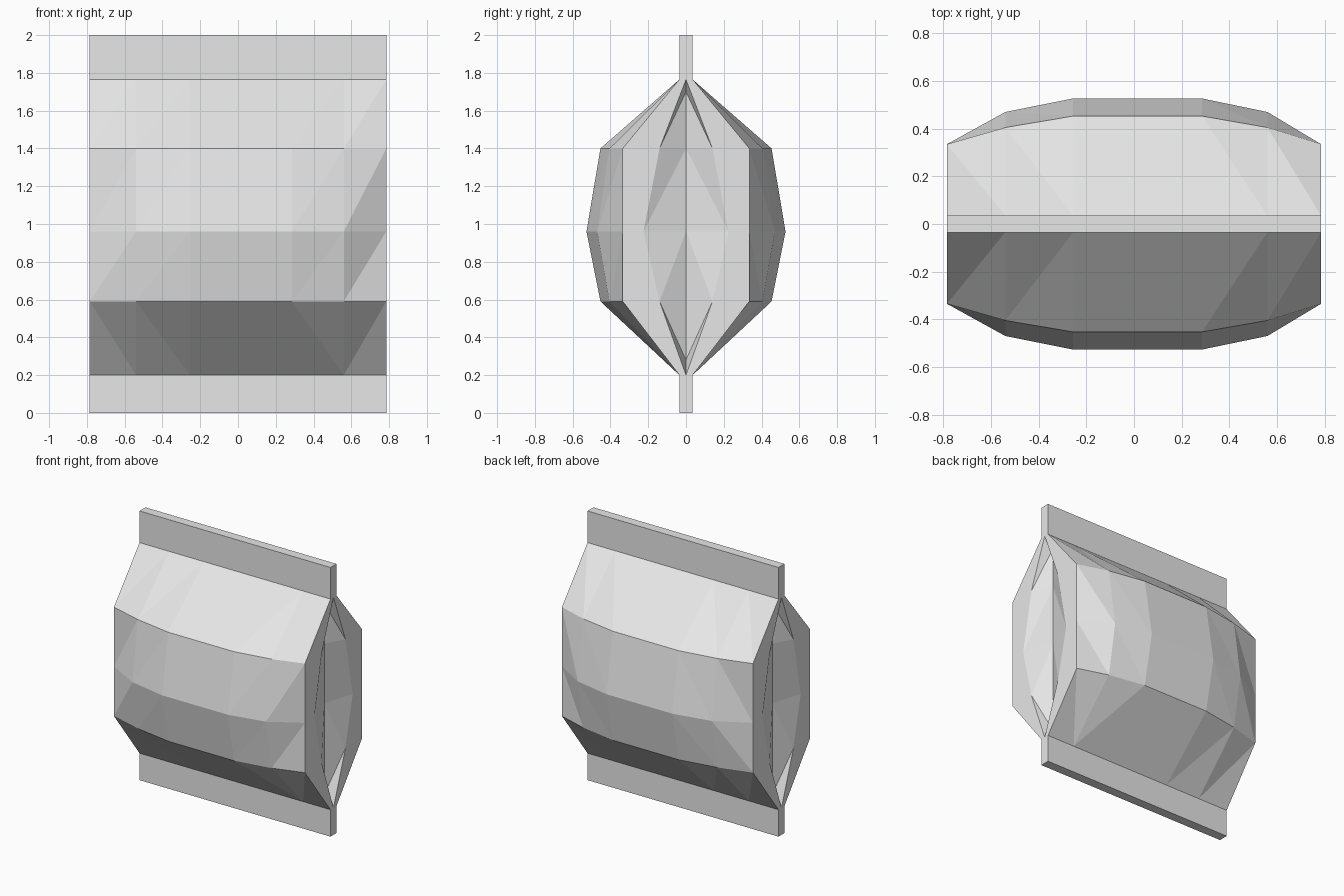
import bpy
import bmesh

cube = bpy.data.objects.get("Cube")
if cube:
    bpy.data.objects.remove(cube, do_unlink=True)

foil = bpy.data.materials.new("light grey foil")
foil.use_nodes = True
foil.diffuse_color = (0.8, 0.8, 0.8, 1)
foil.node_tree.nodes["Principled BSDF"].inputs["Base Color"].default_value = (0.8, 0.8, 0.8, 1)

HALF = 0.785                                   # half the bag width
SEAL = 0.035                                   # half the seal thickness
LEVELS = [0.2, 0.59, 0.96, 1.4, 1.765]
COLUMNS = [-HALF, -0.54, -0.255, 0.285, 0.56, HALF]
SHOULDER = [0.335, 0.405, 0.453, 0.453, 0.405, 0.335]
BELLY = [0.335, 0.47, 0.527, 0.527, 0.47, 0.335]
SLIT = [0, 0.14, 0.225, 0.14, 0]               # half width of the gusset opening
FOLD_X = 0.71                                  # depth of the gusset crease
FOLD_Z = [0.28, 0.59, 0.96, 1.4, 1.70]


def finish(name, bm):
    bmesh.ops.remove_doubles(bm, verts=bm.verts, dist=0.0005)
    bmesh.ops.recalc_face_normals(bm, faces=bm.faces)
    mesh = bpy.data.meshes.new(name)
    bm.to_mesh(mesh)
    bm.free()
    mesh.materials.append(foil)
    obj = bpy.data.objects.new(name, mesh)
    bpy.context.collection.objects.link(obj)
    return obj


def face(bm, *points):
    bm.faces.new([bm.verts.new(p) for p in points])


def split_quad(bm, a, b, c, d, rising=True):
    """Two triangles for a-b-c-d, creased along a-c when rising, else b-d."""
    if rising:
        face(bm, a, b, c)
        face(bm, a, c, d)
    else:
        face(bm, a, b, d)
        face(bm, b, c, d)


def add_panel(bm, side):
    """Bulging front or back panel, with its half of the hidden end strips."""
    profiles = [[SEAL] * 6, SHOULDER, BELLY, SHOULDER, [SEAL] * 6]
    rows = [[(x, side * y, z) for x, y in zip(COLUMNS, ys)]
            for ys, z in zip(profiles, LEVELS)]
    for j in range(4):
        for i in range(5):
            split_quad(bm, rows[j][i], rows[j][i + 1], rows[j + 1][i + 1], rows[j + 1][i],
                       rising=j > 0 or i == 4)
    for row in (rows[0], rows[-1]):
        for p, q in zip(row, row[1:]):
            face(bm, p, q, (q[0], 0, q[2]), (p[0], 0, p[2]))


def add_gusset(bm, end, side):
    """Half of a flat bag end, folded inwards to a central crease."""
    x = end * HALF
    edge = [SEAL] + [SHOULDER[0]] * 3 + [SEAL]
    outer = [(x, side * y, z) for y, z in zip(edge, LEVELS)]
    lip = [(x, side * y, z) for y, z in zip(SLIT, LEVELS)]
    fold = [(end * FOLD_X, 0, z) for z in FOLD_Z]
    for k in range(4):
        face(bm, outer[k], outer[k + 1], lip[k + 1], lip[k])
        split_quad(bm, lip[k], fold[k], fold[k + 1], lip[k + 1], rising=k > 0)


# Pouch
pouch = bmesh.new()
for side in (-1, 1):
    add_panel(pouch, side)
    for end in (-1, 1):
        add_gusset(pouch, end, side)
finish("pouch", pouch)

# Flat seals
for name, low, high in (("bottom_seal", 0, LEVELS[0]), ("top_seal", LEVELS[-1], 2)):
    bm = bmesh.new()
    bmesh.ops.create_cube(bm, size=1)
    bmesh.ops.scale(bm, vec=(2 * HALF, 2 * SEAL, high - low), verts=bm.verts)
    bmesh.ops.translate(bm, vec=(0, 0, (low + high) / 2), verts=bm.verts)
    finish(name, bm)
